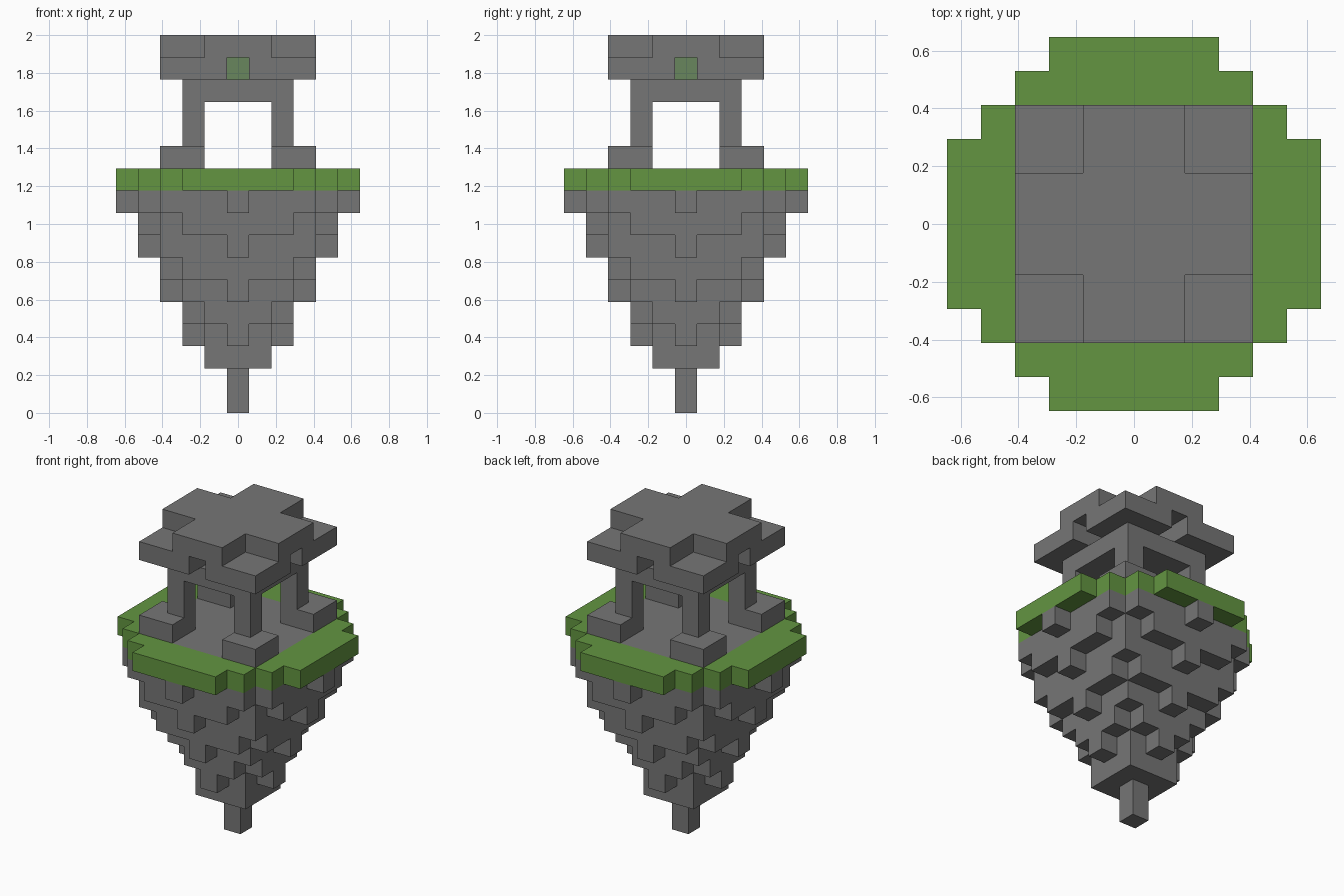
import bpy, bmesh
from math import radians
from mathutils import Vector

cube = bpy.data.objects.get("Cube")
if cube:
    bpy.data.objects.remove(cube, do_unlink=True)

UNIT = 2 / 17  # edge of one block


def material(name, rgb):
    mat = bpy.data.materials.new(name)
    mat.use_nodes = True
    mat.diffuse_color = (*rgb, 1)
    bsdf = next(n for n in mat.node_tree.nodes if n.type == 'BSDF_PRINCIPLED')
    bsdf.inputs["Base Color"].default_value = (*rgb, 1)
    bsdf.inputs["Roughness"].default_value = 0.9
    return mat


stone = material("stone grey", (0.18, 0.18, 0.18))
grass = material("grass green", (0.125, 0.30, 0.053))
glow = material("lamp green", (0.14, 0.24, 0.11))


def layer(z, reach, total=99):
    """Square layer of blocks with its corners stepped off."""
    span = range(-reach, reach + 1)
    return {(x, y, z) for x in span for y in span if abs(x) + abs(y) <= total}


def four_sides(distance, z):
    return {(distance, 0, z), (-distance, 0, z), (0, distance, z), (0, -distance, z)}


# Tapering rock: flush layers in pairs, with a hanging tooth on each side
rock = layer(0, 0) | layer(1, 0) | layer(2, 1)
for z, reach in ((3, 1), (5, 2), (7, 3), (9, 4)):
    rock |= layer(z, reach, 7) | four_sides(reach + 1, z)
    if reach > 1:
        rock |= layer(z - 1, reach, 2 * reach - 1 if reach < 4 else 6)

# Stone floor and the grass rim around it
floor = layer(10, 3)
rim = layer(10, 5, 7) - floor

# Corner footings and pillars
footings = {b for b in layer(11, 3) if min(abs(b[0]), abs(b[1])) >= 2}
pillars = {(x, y, z) for x in (-2, 2) for y in (-2, 2) for z in (12, 13)}

# Roof: lintel slab, eaves with a slot in each side, cross-shaped cap
lintel = layer(14, 2)
eaves = {b for b in layer(15, 3) if b[0] and b[1]}
cap = {b for b in layer(16, 3) if min(abs(b[0]), abs(b[1])) <= 1}
lamp = layer(15, 0)

parts = [
    ("rock", rock, stone), ("floor", floor, stone), ("grass_rim", rim, grass),
    ("footings", footings, stone), ("pillars", pillars, stone),
    ("lintel", lintel, stone), ("eaves", eaves, stone),
    ("cap", cap, stone), ("lamp", lamp, glow),
]
filled = set().union(*(blocks for _, blocks, _ in parts))


def build(name, blocks, mat):
    """Make the exposed faces of a set of blocks, merged into flat panels."""
    bm = bmesh.new()
    for block in sorted(blocks):
        centre = Vector(block) + Vector((0, 0, 0.5))
        for axis in range(3):
            for sign in (-1, 1):
                normal = Vector((0, 0, 0))
                normal[axis] = sign
                if tuple(int(a + b) for a, b in zip(block, normal)) in filled:
                    continue
                u = Vector((0, 0, 0))
                u[(axis + 1) % 3] = 0.5
                v = normal.cross(u)
                mid = centre + normal / 2
                corners = (mid - u - v, mid + u - v, mid + u + v, mid - u + v)
                bm.faces.new([bm.verts.new(c * UNIT) for c in corners])
    bmesh.ops.remove_doubles(bm, verts=bm.verts, dist=UNIT / 100)
    bmesh.ops.dissolve_limit(bm, angle_limit=radians(1),
                             verts=bm.verts, edges=bm.edges)
    mesh = bpy.data.meshes.new(name)
    bm.to_mesh(mesh)
    bm.free()
    mesh.materials.append(mat)
    bpy.context.collection.objects.link(bpy.data.objects.new(name, mesh))


for part in parts:
    build(*part)
